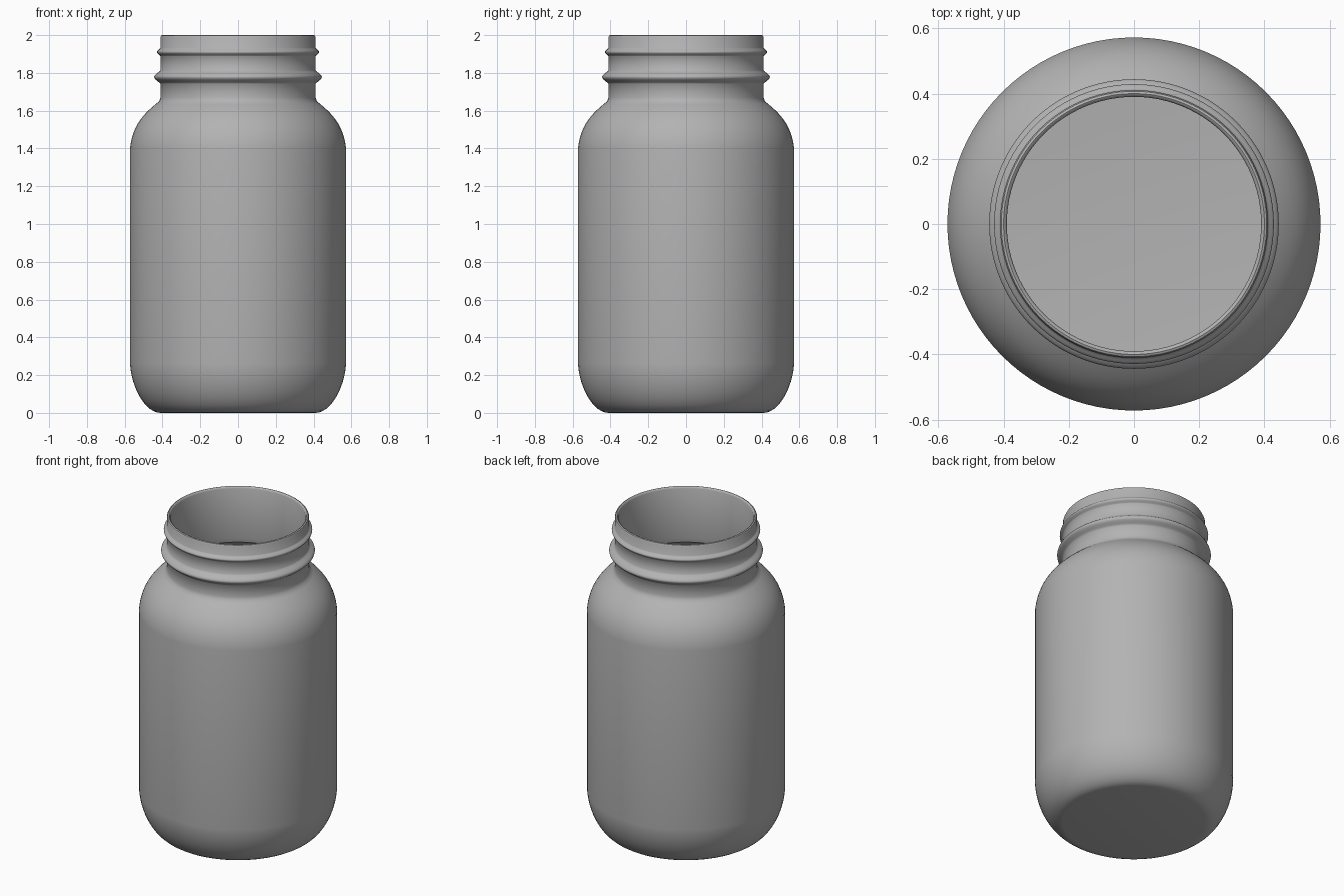
import bpy, bmesh, math
from mathutils import Vector

cube = bpy.data.objects.get("Cube")
if cube:
    bpy.data.objects.remove(cube)

SEGMENTS = 96
WALL = 0.021
BODY, NECK = 0.572, 0.411

glass = bpy.data.materials.new("plain grey")
glass.use_nodes = True
colour = (0.45, 0.45, 0.45, 1)
glass.diffuse_color = colour
glass.node_tree.nodes["Principled BSDF"].inputs["Base Color"].default_value = colour


def bezier(a, b, c, d, steps=12):
    """Points on a cubic curve in the (radius, height) plane."""
    a, b, c, d = (Vector(p) for p in (a, b, c, d))
    return [tuple(a * (1 - t) ** 3 + b * 3 * t * (1 - t) ** 2
                  + c * 3 * t * t * (1 - t) + d * t ** 3)
            for t in (i / steps for i in range(steps + 1))]


def bead(z, bulge, half):
    """Rounded ring around the neck, with softly blended roots."""
    return [(NECK + bulge * (0.5 + 0.5 * math.cos(math.pi * s)) ** 0.7, z + half * s)
            for s in (i / 6 for i in range(-6, 7))]


def wall(offset):
    """Base curve, straight body and shoulder, moved inwards by offset."""
    r = BODY - offset
    base = bezier((0.41 - offset / 2, offset), (0.49 - offset, offset),
                  (r - 0.008, 0.13), (r, 0.26))
    shoulder = bezier((r, 1.4), (r - 0.013, 1.53), (0.49 - offset, 1.592),
                      (NECK + 0.006 - offset, 1.65 - offset / 3))
    return base + shoulder


# Outer skin, lip and inner skin as one closed profile
outer = wall(0) + [(NECK, 1.67)] + bead(1.778, 0.033, 0.036) + bead(1.91, 0.018, 0.022)
lip = [(NECK, 1.988), (NECK - 0.004, 1.997), (NECK - 0.011, 2.0),
       (NECK - 0.017, 1.997), (NECK - WALL, 1.988)]
inner = [(NECK - WALL, 1.67)] + wall(WALL)[::-1]
profile = [(0, 0)] + outer + lip + inner + [(0, WALL)]

# Jar, turned around the vertical axis
bm = bmesh.new()
verts = [bm.verts.new((r, 0, z)) for r, z in profile]
edges = [bm.edges.new(pair) for pair in zip(verts, verts[1:])]
bmesh.ops.spin(bm, geom=verts + edges, cent=(0, 0, 0), axis=(0, 0, 1),
               angle=math.tau, steps=SEGMENTS, use_duplicate=False)
bmesh.ops.remove_doubles(bm, verts=bm.verts, dist=0.0003)
bmesh.ops.recalc_face_normals(bm, faces=bm.faces)
mesh = bpy.data.meshes.new("jar")
bm.to_mesh(mesh)
bm.free()
mesh.materials.append(glass)

jar = bpy.data.objects.new("jar", mesh)
bpy.context.collection.objects.link(jar)
bpy.context.view_layer.objects.active = jar
jar.select_set(True)
bpy.ops.object.shade_smooth_by_angle(angle=math.radians(40))
